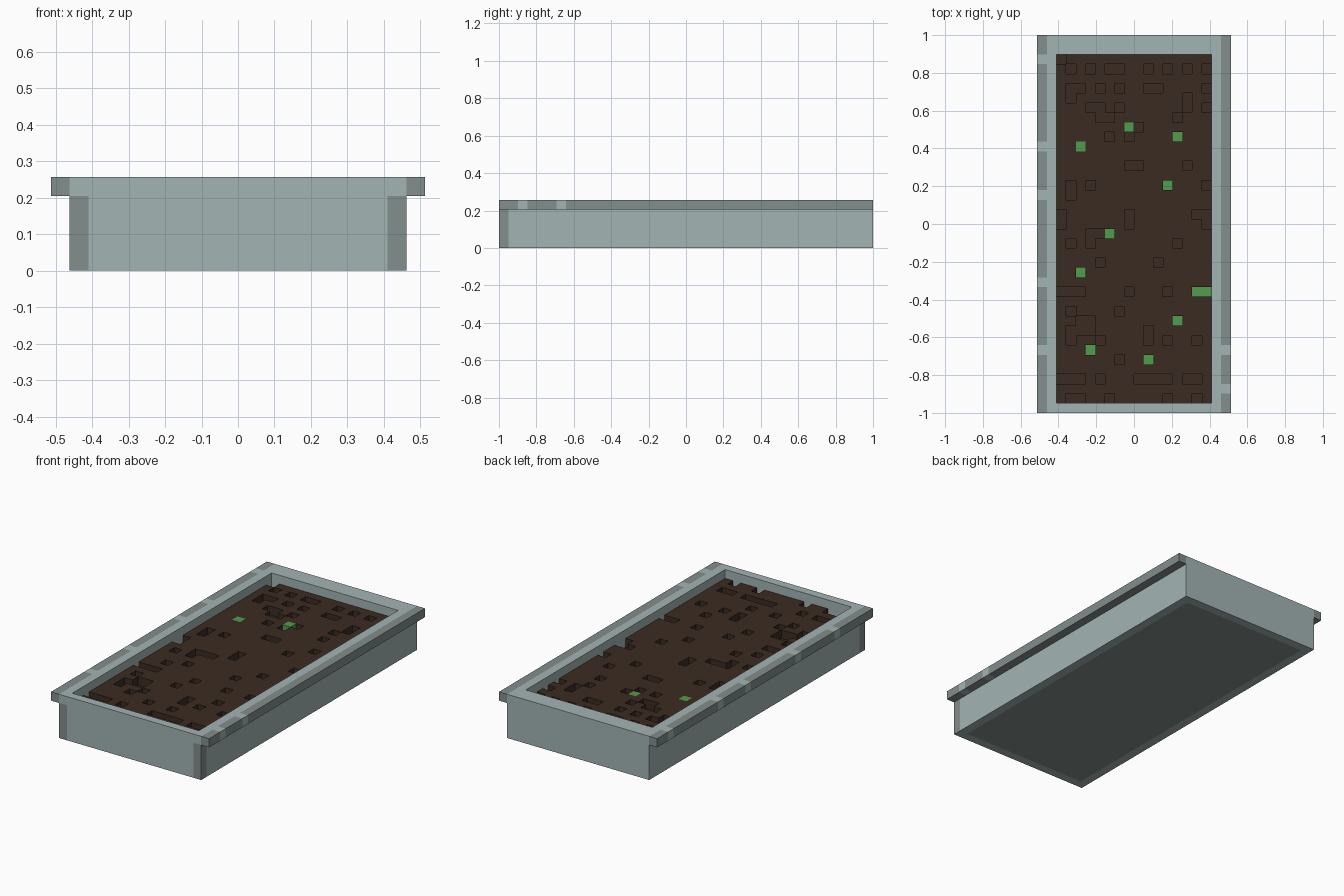
import bpy, bmesh
from mathutils import Vector

if "Cube" in bpy.data.objects:
    bpy.data.objects.remove(bpy.data.objects["Cube"], do_unlink=True)

S = 2 / 39  # one block; the tray is 20 x 39 x 5 blocks


def material(name, rgb):
    lin = [((c / 255 + 0.055) / 1.055) ** 2.4 for c in rgb] + [1]
    m = bpy.data.materials.new(name)
    m.use_nodes = True
    m.diffuse_color = lin
    m.node_tree.nodes["Principled BSDF"].inputs["Base Color"].default_value = lin
    return m


LIGHT = material("light stone", (163, 180, 179))
DARK = material("dark stone", (130, 142, 140))
SOIL = material("soil brown", (59, 43, 34))
GREEN = material("sprout green", (82, 156, 76))


def finish(name, bm, mats):
    # Block units to scene units, y measured from the front edge
    for v in bm.verts:
        v.co = Vector((v.co.x * S, v.co.y * S - 1, v.co.z * S))
    me = bpy.data.meshes.new(name)
    bm.to_mesh(me)
    bm.free()
    for m in mats:
        me.materials.append(m)
    ob = bpy.data.objects.new(name, me)
    bpy.context.collection.objects.link(ob)
    return ob


def box(name, lo, hi, mats, cuts=(), rule=None):
    """Box in block units, sliced at (axis, position) cuts and coloured by rule."""
    bm = bmesh.new()
    bmesh.ops.create_cube(bm, size=1)
    lo, hi = Vector(lo), Vector(hi)
    for v in bm.verts:
        v.co = (lo + hi) / 2 + v.co * (hi - lo)
    for axis, pos in cuts:
        n, p = Vector((0, 0, 0)), Vector((0, 0, 0))
        n[axis], p[axis] = 1, pos
        bmesh.ops.bisect_plane(bm, geom=bm.verts[:] + bm.edges[:] + bm.faces[:],
                               plane_co=p, plane_no=n)
    if rule:
        bm.normal_update()
        for f in bm.faces:
            f.material_index = int(rule(f.calc_center_median(), f.normal))
    return finish(name, bm, mats)


# Tray walls and floor
box("front_wall", (-9, 0, 0), (9, 1, 5), [LIGHT, DARK],
    [(0, -8), (0, 8), (2, 4)],
    lambda c, n: abs(c.x) > 8 and c.z < 4 and abs(n.z) < 0.5)
box("back_wall", (-9, 37, 0), (9, 39, 5), [LIGHT, DARK],
    [(0, -8), (0, 8), (1, 38)],
    lambda c, n: n.z < -0.5 and abs(c.x) < 8 and c.y < 38)
for side, name in ((-1, "right"), (1, "left")):
    x0, x1 = sorted((8 * side, 9 * side))
    box(name + "_wall", (x0, 1, 0), (x1, 37, 5), [LIGHT])
box("floor", (-8, 1, 0), (8, 37, 1), [DARK])

# Overhanging side rails with single light blocks between dark runs
for side, name, gaps in ((-1, "right", (6, 13, 22, 27, 36)), (1, "left", (2, 6))):
    x0, x1 = sorted((9 * side, 10 * side))
    cuts = [(1, g + d) for g in gaps for d in (0, 1)]
    box(name + "_rail", (x0, 0, 4), (x1, 39, 5), [LIGHT, DARK], cuts,
        lambda c, n: not any(g < c.y < g + 1 for g in gaps))

# Soil bed: pit columns for each row, counted from the back left of the plan
PITS = {
    0: (0,), 1: (1, 3, 5, 6, 9, 11, 13, 15), 3: (1, 2, 4, 6, 9, 10, 15),
    4: (1, 13), 5: (3, 4, 6, 13, 15), 6: (4, 5, 12), 7: (7, 8),
    8: (5, 7, 12), 9: (2,), 11: (7, 8, 13), 13: (1, 3, 11, 15), 14: (1,),
    16: (0, 7, 14, 15), 17: (0, 7, 15), 18: (3, 4, 5), 19: (1, 3, 12),
    21: (4, 10), 22: (2,), 24: (0, 1, 2, 7, 11, 14, 15), 26: (1, 6),
    27: (2, 3, 12), 28: (1, 2, 3, 9), 29: (1, 4, 9, 11, 14), 30: (3,),
    31: (6, 9), 33: (0, 1, 2, 4, 8, 9, 10, 11, 13, 14), 35: (1, 2, 5, 11, 14),
}


def height(col, row):
    return 3 if col in PITS.get(row, ()) else 4


bm = bmesh.new()


def quad(*pts):
    bm.faces.new([bm.verts.new(p) for p in pts])


for row in range(36):
    for col in range(16):
        x, y, h = col - 8, 36 - row, height(col, row)
        quad((x, y, h), (x + 1, y, h), (x + 1, y + 1, h), (x, y + 1, h))
        # Pit sides, built from the high block toward each lower neighbour
        for dc, dr, a, b in ((1, 0, (x + 1, y), (x + 1, y + 1)),
                             (-1, 0, (x, y + 1), (x, y)),
                             (0, 1, (x, y), (x + 1, y)),
                             (0, -1, (x + 1, y + 1), (x, y + 1))):
            c, r = col + dc, row + dr
            if 0 <= c < 16 and 0 <= r < 36 and height(c, r) < h:
                quad((*a, 3), (*b, 3), (*b, 4), (*a, 4))
bmesh.ops.remove_doubles(bm, verts=bm.verts, dist=1e-4)
finish("soil_bed", bm, [SOIL])

# Sprouts: two reach the soil surface, the rest lie on pit floors
SPROUTS = [(7, 7, 4), (2, 9, 4), (12, 8, 3.15), (11, 13, 3.15), (5, 18, 3.15),
           (2, 22, 3.15), (14, 24, 3.15), (15, 24, 3.15), (12, 27, 3.15),
           (3, 30, 3.15), (9, 31, 3.15)]
for i, (col, row, top) in enumerate(SPROUTS, 1):
    x, y = col - 8, 36 - row
    box(f"sprout_{i}", (x, y, 3), (x + 1, y + 1, top), [GREEN])
